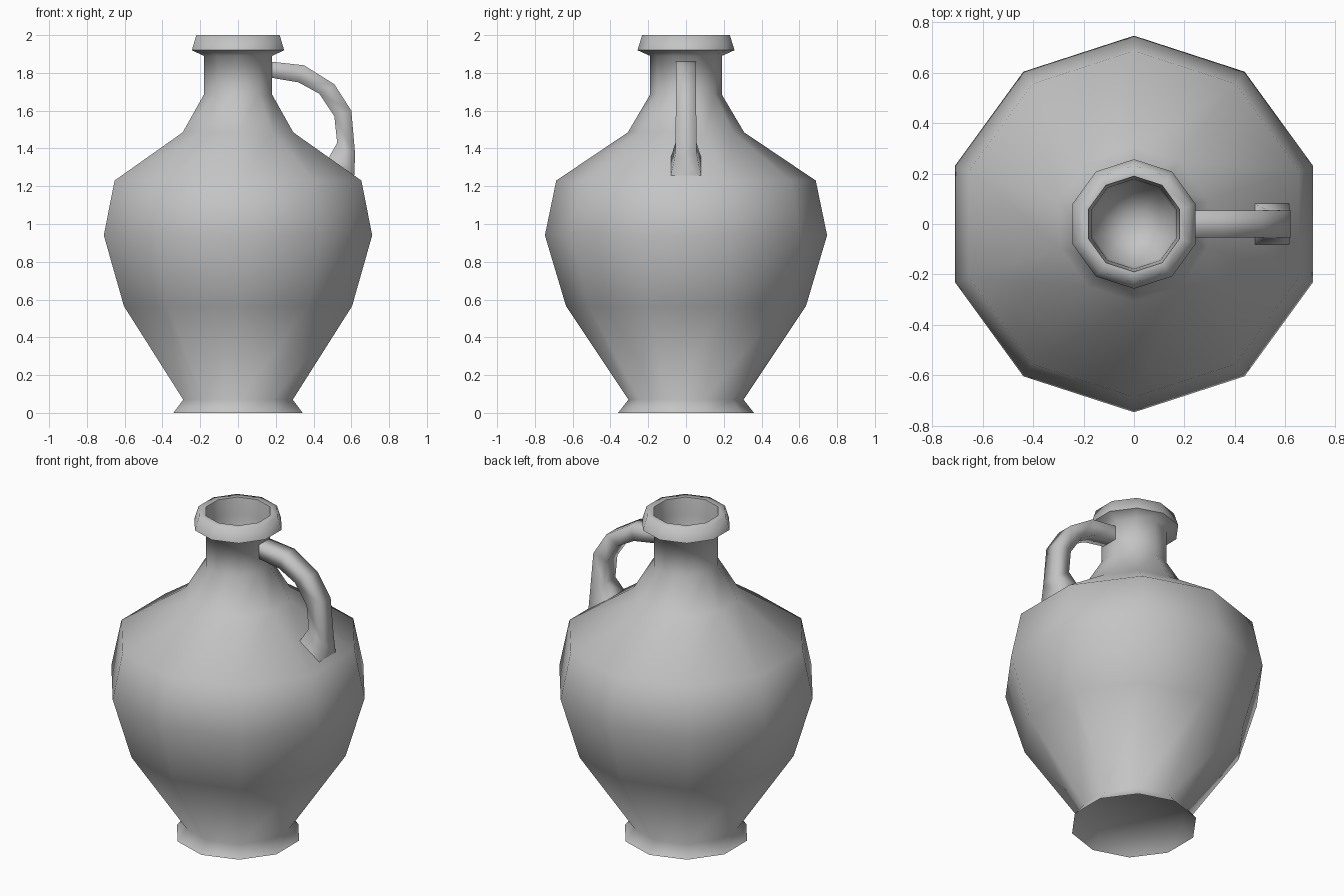
import bpy
import bmesh
import math

default = bpy.data.objects.get("Cube")
if default:
    bpy.data.objects.remove(default, do_unlink=True)

clay = bpy.data.materials.new("grey_clay")
clay.use_nodes = True
clay.diffuse_color = (0.55, 0.55, 0.55, 1)
bsdf = next(n for n in clay.node_tree.nodes if n.type == "BSDF_PRINCIPLED")
bsdf.inputs["Base Color"].default_value = (0.55, 0.55, 0.55, 1)
bsdf.inputs["Roughness"].default_value = 0.8


def loft(name, rings, smooth_angle):
    """Skin a list of rings; a ring of one point closes the end."""
    bm = bmesh.new()
    loops = [[bm.verts.new(p) for p in ring] for ring in rings]
    for a, b in zip(loops, loops[1:]):
        n = max(len(a), len(b))
        for i in range(n):
            j = (i + 1) % n
            corners = [a[i % len(a)], a[j % len(a)], b[j % len(b)], b[i % len(b)]]
            bm.faces.new(list(dict.fromkeys(corners)))
    bmesh.ops.recalc_face_normals(bm, faces=bm.faces[:])
    mesh = bpy.data.meshes.new(name)
    bm.to_mesh(mesh)
    bm.free()
    mesh.materials.append(clay)
    obj = bpy.data.objects.new(name, mesh)
    bpy.context.collection.objects.link(obj)
    bpy.ops.object.select_all(action="DESELECT")
    obj.select_set(True)
    bpy.context.view_layer.objects.active = obj
    bpy.ops.object.shade_smooth_by_angle(angle=math.radians(smooth_angle))
    return obj


def decagon(radius, z):
    if radius == 0:
        return [(0, 0, z)]
    angles = [math.pi / 2 + i * math.tau / 10 for i in range(10)]
    return [(radius * math.cos(a), radius * math.sin(a), z) for a in angles]


# Jug: hollow foot, belly, shoulder, neck, lip and inner throat (radius, height)
jug_profile = [
    (0, 0.075), (0.295, 0.07), (0.36, 0), (0.305, 0.07),
    (0.635, 0.565), (0.747, 0.94), (0.687, 1.23), (0.308, 1.485),
    (0.19, 1.685), (0.19, 1.89), (0.257, 1.92), (0.232, 2.0),
    (0.19, 2.0), (0.178, 1.9), (0.17, 1.68), (0, 1.5),
]
loft("jug_body", [decagon(r, z) for r, z in jug_profile], 75)

# Handle: square section from neck to shoulder
# (outer x, outer z, inner x, inner z, half width)
handle_sections = [
    (0.172, 1.86, 0.172, 1.775, 0.054),
    (0.35, 1.84, 0.32, 1.75, 0.054),
    (0.51, 1.74, 0.43, 1.69, 0.054),
    (0.60, 1.60, 0.51, 1.57, 0.054),
    (0.62, 1.37, 0.525, 1.43, 0.056),
    (0.615, 1.25, 0.478, 1.347, 0.082),
]
loft("handle", [[(ox, -w, oz), (ox, w, oz), (ix, w, iz), (ix, -w, iz)]
                for ox, oz, ix, iz, w in handle_sections], 180)
